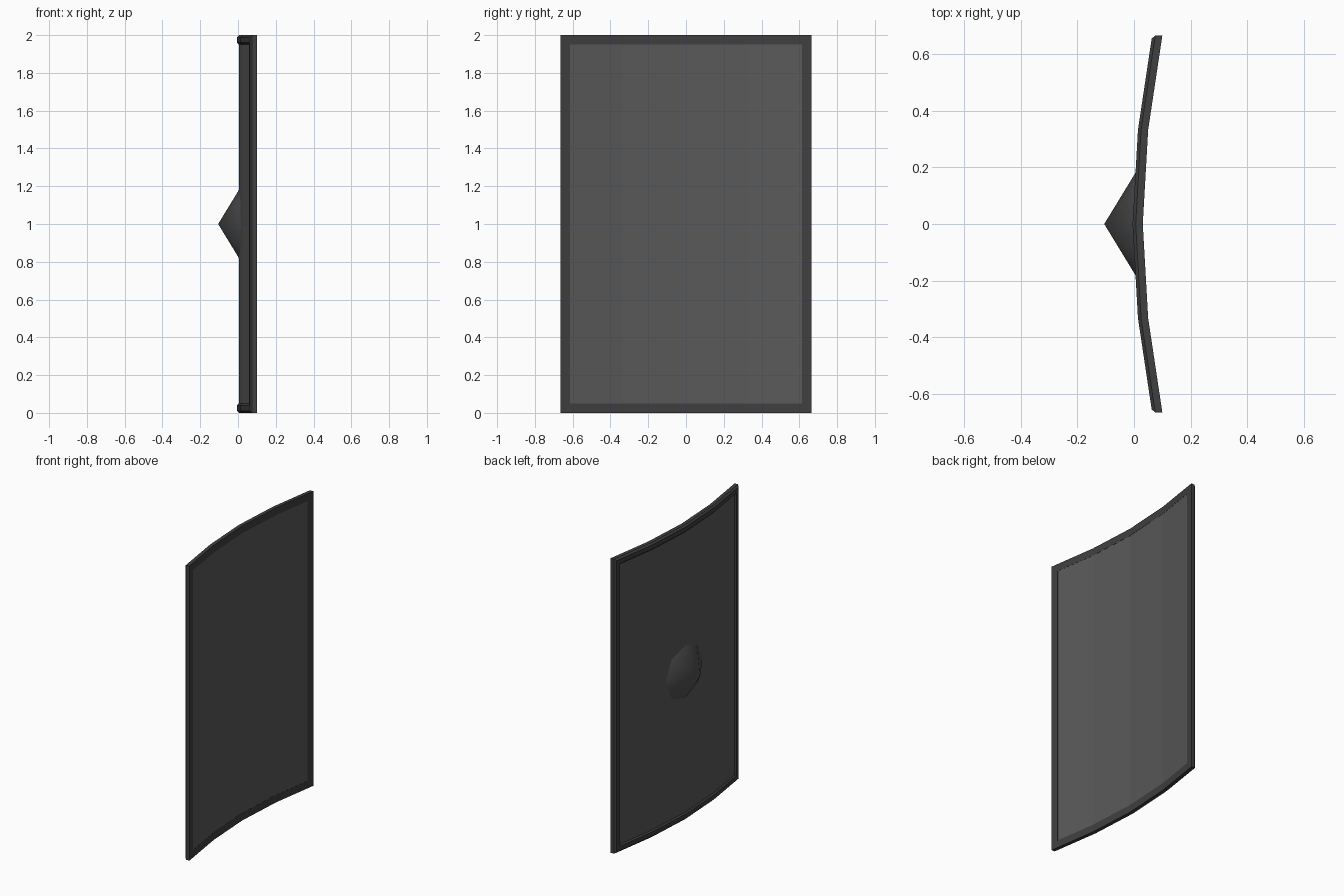
import bpy, bmesh, math

if "Cube" in bpy.data.objects:
    bpy.data.objects.remove(bpy.data.objects["Cube"])

HALF_W, HEIGHT, THICK = 0.665, 2.0, 0.036
RIM_W = 0.05


def curve_x(y):
    """Front surface of the curved shield (piecewise straight, four strips)."""
    a, mid = abs(y), HALF_W / 2
    if a <= mid:
        return -0.005 + 0.019 * a / mid
    return 0.014 + 0.050 * (a - mid) / mid


def grey(name, v):
    m = bpy.data.materials.new(name)
    m.diffuse_color = (v, v, v, 1)
    m.use_nodes = True
    m.node_tree.nodes["Principled BSDF"].inputs["Base Color"].default_value = m.diffuse_color
    return m


def finish(bm, name, mat):
    bmesh.ops.recalc_face_normals(bm, faces=bm.faces)
    mesh = bpy.data.meshes.new(name)
    bm.to_mesh(mesh)
    bm.free()
    ob = bpy.data.objects.new(name, mesh)
    bpy.context.collection.objects.link(ob)
    mesh.materials.append(mat)
    return ob


def sweep(rings, bm, closed_path):
    """Join equal-length vertex rings with quads."""
    vs = [[bm.verts.new(p) for p in r] for r in rings]
    n = len(vs[0])
    for i in range(len(vs) if closed_path else len(vs) - 1):
        a, b = vs[i], vs[(i + 1) % len(vs)]
        for j in range(n):
            k = (j + 1) % n
            bm.faces.new((a[j], a[k], b[k], b[j]))
    return vs


wood = grey("panel_grey", 0.10)
edge = grey("rim_grey", 0.05)
metal = grey("boss_grey", 0.08)

# curved panel, set slightly into the rim
bm = bmesh.new()
w = HALF_W - RIM_W + 0.005
z0, z1 = RIM_W - 0.005, HEIGHT - RIM_W + 0.005
rings = []
for y in (-w, -HALF_W / 2, 0, HALF_W / 2, w):
    f, b = curve_x(y) + 0.009, curve_x(y) + THICK - 0.001
    rings.append([(f, y, z0), (b, y, z0), (b, y, z1), (f, y, z1)])
vs = sweep(rings, bm, False)
bm.faces.new(vs[0])
bm.faces.new(vs[-1])
finish(bm, "panel", wood)

# rim: chamfered section (inward offset, depth) swept round the outline
section = [(0, THICK), (0, 0.011), (0.011, 0), (0.04, 0), (RIM_W, 0.010), (RIM_W, THICK)]
ys = [-HALF_W, -HALF_W / 2, 0, HALF_W / 2, HALF_W]
path = [(y, 0) for y in ys] + [(y, HEIGHT) for y in reversed(ys)]
bm = bmesh.new()
rings = []
for y, z in path:
    ring = []
    for u, d in section:
        yy = y - math.copysign(u, y) if abs(y) == HALF_W else y
        zz = z + u if z == 0 else z - u
        ring.append((curve_x(yy) + d, yy, zz))
    rings.append(ring)
sweep(rings, bm, True)
finish(bm, "rim", edge)

# eight-sided pointed boss on the outer face
bm = bmesh.new()
bmesh.ops.create_cone(bm, segments=8, radius1=0.205, radius2=0, depth=0.125, cap_ends=False)
bmesh.ops.remove_doubles(bm, verts=bm.verts, dist=0.0001)
boss = finish(bm, "boss", metal)
boss.rotation_euler = (0, -math.pi / 2, 0)
boss.location = (-0.0425, 0, 1)
for p in boss.data.polygons:
    p.use_smooth = True
